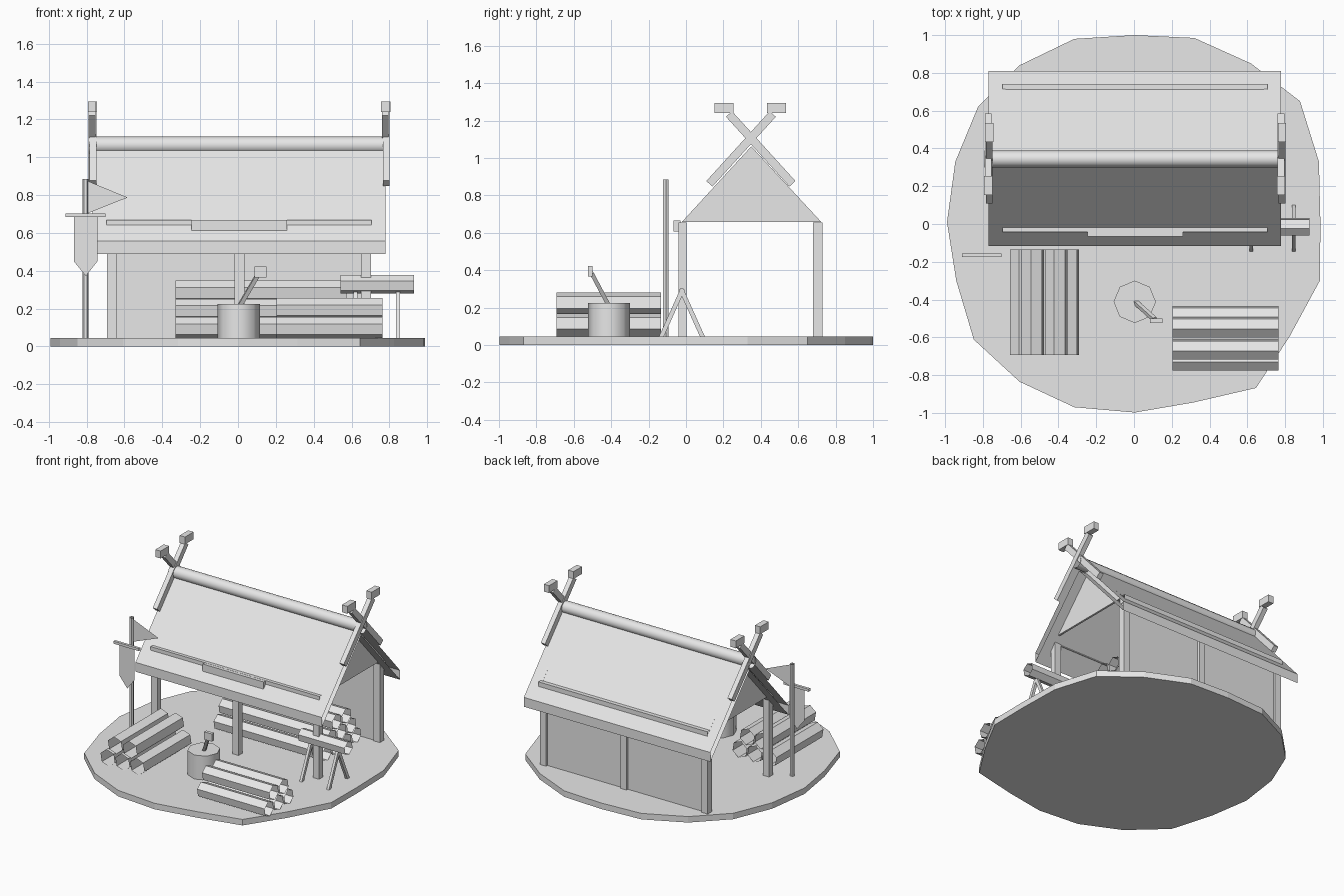
import bpy, bmesh, math
from mathutils import Vector

if "Cube" in bpy.data.objects:
    bpy.data.objects.remove(bpy.data.objects["Cube"])

grey = bpy.data.materials.new("light grey")
grey.diffuse_color = (0.8, 0.8, 0.8, 1)
grey.use_nodes = True
grey.node_tree.nodes["Principled BSDF"].inputs["Base Color"].default_value = grey.diffuse_color
SHIFT = 0.004  # small x offset that centres the whole model


def mesh(name, verts, faces, smooth=False):
    bm = bmesh.new()
    vs = [bm.verts.new((v[0] + SHIFT, v[1], v[2])) for v in verts]
    for f in faces:
        face = bm.faces.new([vs[i] for i in f])
        face.smooth = smooth and len(f) == 4
    bmesh.ops.recalc_face_normals(bm, faces=bm.faces)
    me = bpy.data.meshes.new(name)
    bm.to_mesh(me)
    bm.free()
    me.materials.append(grey)
    ob = bpy.data.objects.new(name, me)
    bpy.context.collection.objects.link(ob)
    return ob


def prism(name, ring_a, ring_b, caps=True, smooth=False):
    n = len(ring_a)
    faces = [(i, (i + 1) % n, n + (i + 1) % n, n + i) for i in range(n)]
    if caps:
        faces += [tuple(range(n))[::-1], tuple(range(n, 2 * n))]
    return mesh(name, list(ring_a) + list(ring_b), faces, smooth)


def box(name, x0, x1, y0, y1, z0, z1, caps=True):
    # box swept along x; caps are its left and right ends
    ring = [(y0, z0), (y1, z0), (y1, z1), (y0, z1)]
    return prism(name, [(x0, y, z) for y, z in ring], [(x1, y, z) for y, z in ring], caps)


def bar(name, a, b, w, side=(1, 0, 0), h=None, caps=True):
    # square bar from a to b, one cross axis along side
    a, b, s = Vector(a), Vector(b), Vector(side)
    d = (b - a).normalized()
    u = (s - d * s.dot(d)).normalized()
    v = d.cross(u)
    h = h or w
    ring = [u * i * w / 2 + v * j * h / 2 for i, j in ((-1, -1), (1, -1), (1, 1), (-1, 1))]
    return prism(name, [a + r for r in ring], [b + r for r in ring], caps)


def tube(name, axis, lo, hi, c, z, r, n=6, rot=40, smooth=False):
    # open-ended log along x or y
    rot = math.radians(rot)
    pts = [(c + r * math.cos(rot + i * math.tau / n), z + r * math.sin(rot + i * math.tau / n))
           for i in range(n)]
    place = (lambda t, p: (t, p[0], p[1])) if axis == 'x' else (lambda t, p: (p[0], t, p[1]))
    return prism(name, [place(lo, p) for p in pts], [place(hi, p) for p in pts], False, smooth)


def pile(name, axis, lo, hi, c, z, r, pitch, rise, rows):
    for k, count in enumerate(rows):
        for i in range(count):
            tube(f"{name}_{k}_{i}", axis, lo, hi, c + (i - (count - 1) / 2) * pitch, z + k * rise, r)


# Ground slab with a slightly uneven outline
outline = [(0, 1), (-.32, .98), (-.61, .84), (-.83, .62), (-.95, .33), (-.994, .01), (-.945, -.3),
           (-.852, -.612), (-.61, -.835), (-.32, -.97), (0, -.998), (.31, -.945), (.642, -.868),
           (.82, -.595), (.98, -.3), (.983, 0), (.975, .33), (.875, .65), (.615, .85), (.315, .985)]
prism("ground_slab", [(x, y, 0) for x, y in outline], [(x, y, .045) for x, y in outline])

# Posts, back wall and eave beams
for i, x in enumerate((-.67, .004, .672)):
    box(f"front_post_{i}", x - .026, x + .026, -.041, .003, .04, .655)
    box(f"back_post_{i}", x - .026, x + .026, .68, .731, .04, .655)
box("back_wall", -.66, .66, .69, .715, .04, .64)
box("front_beam", -.7, .702, -.042, 0, .61, .668, caps=False)
box("front_beam_plate", -.25, .255, -.067, -.03, .608, .667)
box("back_beam", -.7, .702, .69, .742, .61, .668, caps=False)

# Roof shell with open ends
MID, EAVE = .347, .463
roof = [(MID - EAVE, .488), (MID - EAVE, .558), (MID, 1.075), (MID + EAVE, .558), (MID + EAVE, .488), (MID, 1.0)]
prism("roof", [(-.774, y, z) for y, z in roof], [(.775, y, z) for y, z in roof], caps=False)
tube("ridge_log", 'x', -.795, .795, .344, 1.064, .045, n=12, rot=0, smooth=True)

# Gables and crossed finials
for side, sx in (("left", -1), ("right", 1)):
    tri = [(-.022, .658), (.723, .658), (MID + .002, 1.062)]
    prism(f"{side}_gable", [(sx * .685, y, z) for y, z in tri], [(sx * .7, y, z) for y, z in tri])
    cx = sx * .775 + .002
    for k, m in enumerate((-1, 1)):
        off = cx + m * .003
        bar(f"{side}_finial_{k}", (off, MID - m * .222, .862), (off, MID + m * .117, 1.235), .036, h=.044)
        ya, yb = sorted((MID - .003 + m * .09, MID - .003 + m * .191))
        box(f"{side}_finial_head_{k}", off - .022, off + .022, ya, yb, 1.24, 1.295)

# Log piles
pile("left_log", 'y', -.693, -.135, -.478, .107, .063, .123, .111, (3, 2))
pile("front_log", 'x', .2, .76, -.605, .1, .057, .117, .1, (3, 2))
pile("stored_log", 'x', -.333, .57, .41, .1, .057, .117, .0955, (4, 3, 2))

# Sawhorse
tube("sawhorse_log", 'x', .537, .925, -.015, .329, .05)
for i, x in enumerate((.617, .842)):
    for k, m in enumerate((-1, 1)):
        bar(f"sawhorse_leg_{i}_{k}", (x, -.022 + m * .112, .04), (x, -.022 - m * .005, .30), .02, h=.024)

# Chopping block and axe
ring = [(.112 * math.sin(i * math.tau / 8), -.412 + .112 * math.cos(i * math.tau / 8)) for i in range(8)]
prism("chopping_block", [(x, y, .04) for x, y in ring], [(x, y, .225) for x, y in ring], smooth=True)
bar("axe_handle", (.005, -.415, .215), (.105, -.505, .385), .022)
box("axe_head", .082, .147, -.525, -.5, .365, .422)

# Flag pole with banner and pennant
pole = [(-.811 + .016 * math.cos(i * math.tau / 6), -.108 + .016 * math.sin(i * math.tau / 6)) for i in range(6)]
prism("flag_pole", [(x, y, .01) for x, y in pole], [(x, y, .885) for x, y in pole], caps=False)
box("banner_bar", -.915, -.705, -.175, -.155, .683, .702, caps=False)
banner = [(-.872, .69), (-.872, .45), (-.808, .372), (-.747, .45), (-.747, .69)]
mesh("banner", [(x, -.165, z) for x, z in banner], [tuple(range(5))])
pennant = [(-.8, .875), (-.8, .703), (-.587, .787)]
mesh("pennant", [(x, -.11, z) for x, z in pennant], [(0, 1, 2)])
